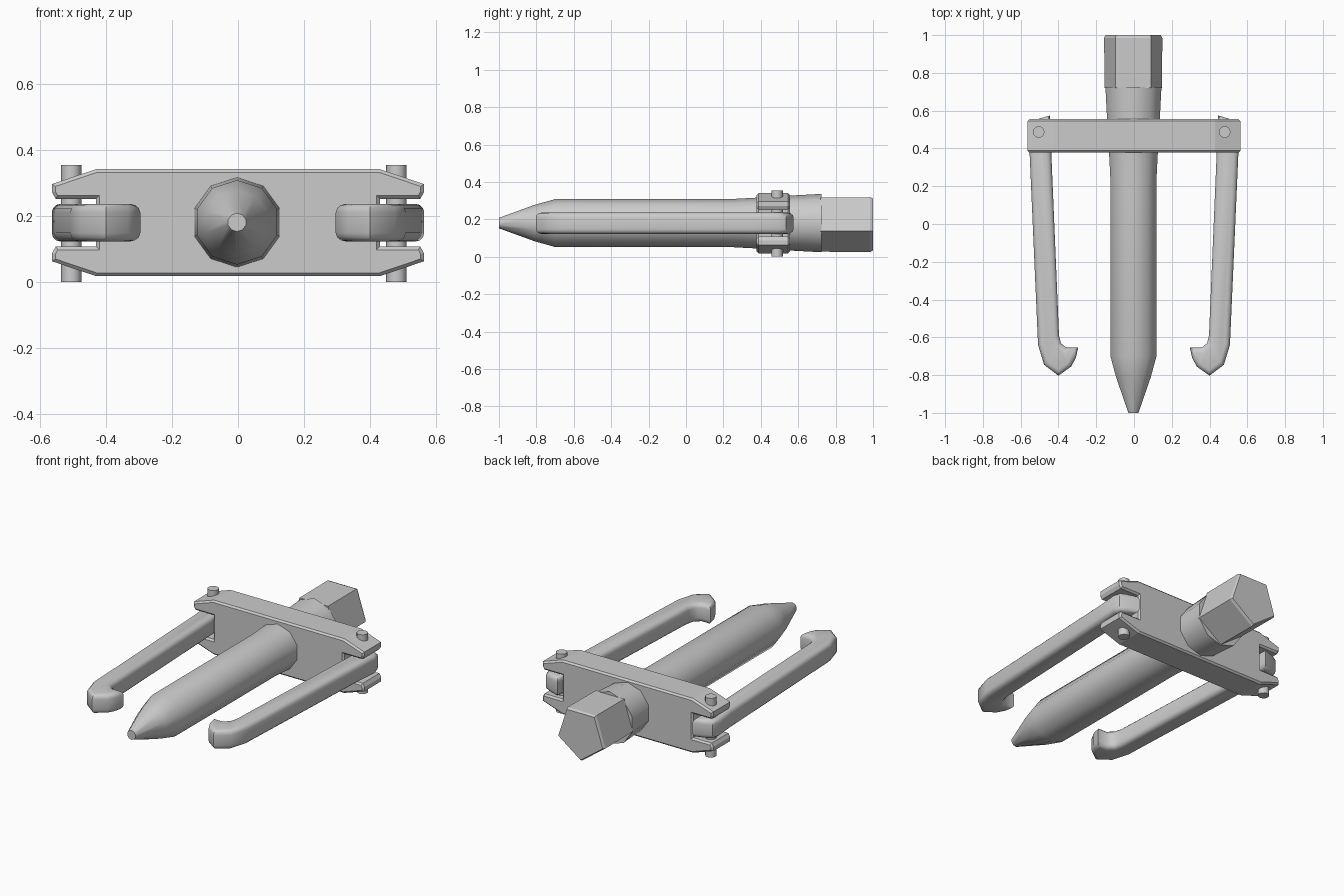
import bpy, bmesh, math
from mathutils import Vector

if "Cube" in bpy.data.objects:
    bpy.data.objects.remove(bpy.data.objects["Cube"])


def finish(bm, name, smooth=None):
    bmesh.ops.recalc_face_normals(bm, faces=bm.faces[:])
    me = bpy.data.meshes.new(name)
    bm.to_mesh(me)
    bm.free()
    ob = bpy.data.objects.new(name, me)
    bpy.context.collection.objects.link(ob)
    if smooth is not None:
        bpy.ops.object.select_all(action='DESELECT')
        ob.select_set(True)
        bpy.context.view_layer.objects.active = ob
        bpy.ops.object.shade_smooth_by_angle(angle=math.radians(smooth))
    return ob


def prism(points, axis, a, b, bevel, segments):
    """Extrude an outline from a to b along an axis and bevel both cap rims."""
    bm = bmesh.new()
    rows = []
    for t in (a, b):
        rows.append([bm.verts.new((u, t, v) if axis == 'Y' else (u, v, t))
                     for u, v in points])
    caps = [bm.faces.new(r) for r in rows]
    n = len(points)
    for i in range(n):
        j = (i + 1) % n
        bm.faces.new((rows[0][i], rows[0][j], rows[1][j], rows[1][i]))
    bmesh.ops.recalc_face_normals(bm, faces=bm.faces[:])
    if bevel:
        rim = [e for f in caps for e in f.edges]
        bmesh.ops.bevel(bm, geom=rim, offset=bevel, segments=segments,
                        profile=0.5, affect='EDGES', clamp_overlap=False)
    return bm


def lathe(name, profile, sides, start, centre, smooth):
    """Rings of (y, radius) around an axis along y, capped at both ends."""
    bm = bmesh.new()
    rings = []
    for y, r in profile:
        rings.append([bm.verts.new((centre[0] + r * math.cos(start + math.tau * k / sides), y,
                                    centre[1] + r * math.sin(start + math.tau * k / sides)))
                      for k in range(sides)])
    for p, q in zip(rings, rings[1:]):
        for k in range(sides):
            m = (k + 1) % sides
            bm.faces.new((p[k], p[m], q[m], q[k]))
    bm.faces.new(rings[0])
    bm.faces.new(rings[-1])
    return finish(bm, name, smooth)


# Forced screw: ten-sided shaft with pointed tip, flaring into the collar
lathe("centre_screw",
      [(-1.0, 0.028), (-0.81, 0.097), (-0.70, 0.128), (0.25, 0.129),
       (0.40, 0.137), (0.56, 0.147), (0.725, 0.156)],
      10, math.pi / 2, (-0.003, 0.18), 40)

# Five-sided drive head with a flat on top
lathe("drive_head", [(0.72, 0.160), (0.985, 0.162), (1.0, 0.154)],
      5, -math.pi / 2, (-0.004, 0.187), None)

# Crossbar with forked ends; quarter outline mirrored around its centre
quarter = [(0.43, 0.0), (0.43, 0.072), (0.552, 0.072), (0.563, 0.092),
           (0.563, 0.117), (0.43, 0.162)]
right = [(x, -z) for x, z in reversed(quarter[1:])] + quarter[1:]
outline = right + [(-x, -z) for x, z in right]
bar = prism([(x, 0.179 + z) for x, z in outline], 'Y', 0.378, 0.555, 0.010, 1)
finish(bar, "crossbar")

# Hooked arms, mirrored left and right
arm = [(0.445, 0.575), (0.51, 0.555), (0.55, 0.535), (0.564, 0.49), (0.552, 0.36),
       (0.508, -0.64), (0.476, -0.745), (0.40, -0.803), (0.333, -0.755),
       (0.308, -0.71), (0.296, -0.655), (0.36, -0.655), (0.387, -0.63),
       (0.397, -0.59), (0.438, 0.38)]
for side, label in ((-1, "left"), (1, "right")):
    bm = prism([(side * x, y) for x, y in arm], 'Z', 0.122, 0.236, 0.026, 3)
    finish(bm, label + "_arm", 42)

# Hinge pins through the forks
for x, label in ((-0.505, "left"), (0.48, "right")):
    ring = [(x + 0.031 * math.cos(math.tau * k / 12), 0.487 + 0.031 * math.sin(math.tau * k / 12))
            for k in range(12)]
    finish(prism(ring, 'Z', 0.0, 0.353, 0, 1), label + "_pin", 40)
